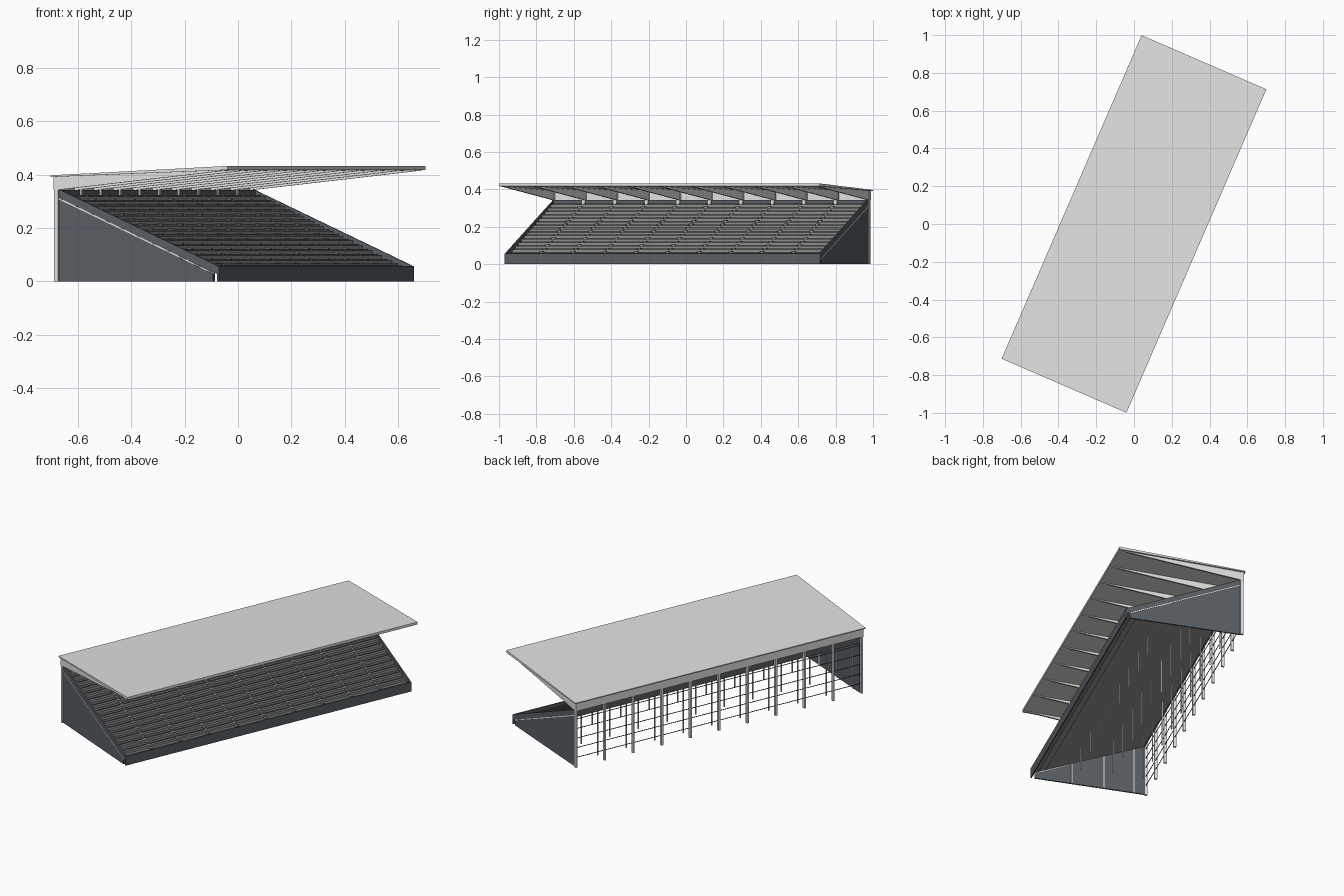
import bpy, bmesh, math

cube = bpy.data.objects.get("Cube")
if cube:
    bpy.data.objects.remove(cube, do_unlink=True)

TURN = math.radians(-23.4)   # plan rotation of the whole stand
END = 0.918                  # half length of the seating
BAYS = 10
ROWS = 16
LINES = [-END + 2 * END * i / BAYS for i in range(BAYS + 1)]


def material(name, r, g, b):
    m = bpy.data.materials.new(name)
    m.use_nodes = True
    m.diffuse_color = (r, g, b, 1)
    m.node_tree.nodes["Principled BSDF"].inputs["Base Color"].default_value = (r, g, b, 1)
    return m


light = material("light grey steel", 0.76, 0.76, 0.75)
slate = material("slate cladding", 0.1, 0.115, 0.13)
concrete = material("grey concrete", 0.26, 0.27, 0.26)
bench = material("dark bench grey", 0.14, 0.145, 0.14)
dark = material("dark steel", 0.08, 0.08, 0.08)


def prism(bm, profile, u0, u1):
    """Extrude a depth/height profile along the length of the stand."""
    a = [bm.verts.new((v, u0, z)) for v, z in profile]
    b = [bm.verts.new((v, u1, z)) for v, z in profile]
    bm.faces.new(a)
    bm.faces.new(b[::-1])
    for i in range(len(a)):
        j = (i + 1) % len(a)
        bm.faces.new((a[j], a[i], b[i], b[j]))


def box(bm, v0, v1, u0, u1, z0, z1):
    prism(bm, [(v0, z0), (v1, z0), (v1, z1), (v0, z1)], u0, u1)


def finish(bm, name, mat):
    bmesh.ops.recalc_face_normals(bm, faces=bm.faces)
    mesh = bpy.data.meshes.new(name)
    bm.to_mesh(mesh)
    bm.free()
    mesh.materials.append(mat)
    obj = bpy.data.objects.new(name, mesh)
    obj.rotation_euler.z = TURN
    bpy.context.collection.objects.link(obj)


# Stepped terrace with a plain sloping underside
FRONT, BACK, LOW, HIGH = 0.312, -0.322, 0.042, 0.318
run = (FRONT - BACK) / ROWS
rise = (HIGH - LOW) / (ROWS - 1)
steps = [(BACK, HIGH - 0.02), (FRONT, LOW - 0.012)]
for i in range(ROWS):
    v, z = FRONT - i * run, LOW + i * rise
    steps += [(v, z), (v - run, z)]
bm = bmesh.new()
prism(bm, steps, -END + 0.008, END - 0.008)
finish(bm, "terrace", concrete)

# Benches in each bay, leaving an aisle between bays
bm = bmesh.new()
for i in range(ROWS):
    v, z = FRONT - (i + 0.6) * run, LOW + i * rise
    for a, b in zip(LINES, LINES[1:]):
        box(bm, v - 0.009, v + 0.009, max(a + 0.01, -0.905), min(b - 0.01, 0.905), z, z + 0.006)
finish(bm, "benches", bench)

# Half steps in the aisles
bm = bmesh.new()
for i in range(ROWS - 1):
    v, z = FRONT - (i + 1) * run, LOW + i * rise
    for u in LINES[1:-1]:
        box(bm, v, v + run / 2, u - 0.008, u + 0.008, z, z + rise / 2)
finish(bm, "aisle_steps", concrete)

# Front wall and the parapet behind the top row
bm = bmesh.new()
box(bm, 0.312, 0.319, -END, END, 0, 0.057)
finish(bm, "front_wall", slate)
bm = bmesh.new()
box(bm, -0.333, -0.322, -END, END, 0.298, 0.343)
finish(bm, "rear_parapet", slate)

# End walls, sloping parapets and the pale trim between them
walls, parapets, trims = bmesh.new(), bmesh.new(), bmesh.new()
for s in (-1, 1):
    prism(walls, [(-0.333, 0), (0.296, 0), (0.296, 0.028), (-0.333, 0.308)], s * (END - 0.008), s * END)
    prism(parapets, [(-0.333, 0.31), (0.312, 0.028), (0.312, 0.06), (-0.333, 0.345)],
          s * (END - 0.008), s * END)
    prism(trims, [(-0.333, 0.307), (0.3, 0.027), (0.3, 0.032), (-0.333, 0.313)],
          s * (END - 0.004), s * (END + 0.001))
finish(walls, "end_walls", slate)
finish(parapets, "end_parapets", slate)
finish(trims, "end_wall_trims", light)

# Roof slab, thicker toward the front edge
bm = bmesh.new()
prism(bm, [(-0.36, 0.391), (0.36, 0.417), (0.36, 0.432), (-0.36, 0.397)], -0.933, 0.933)
finish(bm, "roof", light)

# Tapered cantilever beams
bm = bmesh.new()
for u in LINES:
    prism(bm, [(-0.346, 0.395), (-0.346, 0.343), (-0.33, 0.343), (0.35, 0.415), (0.35, 0.419)],
          u - 0.005, u + 0.005)
finish(bm, "roof_beams", light)

# Short brackets on the inner face of the rear parapet
bm = bmesh.new()
for u in LINES[1:-1]:
    box(bm, -0.324, -0.317, u - 0.009, u + 0.009, 0.316, 0.346)
finish(bm, "parapet_brackets", light)

# Back columns and the panel under the eaves
bm = bmesh.new()
for u in LINES:
    box(bm, -0.35, -0.334, u - 0.006, u + 0.006, 0, 0.392)
finish(bm, "back_columns", light)
bm = bmesh.new()
box(bm, -0.352, -0.346, -0.924, 0.924, 0.342, 0.393)
finish(bm, "eaves_panel", light)

# Horizontal rails between the back columns
bm = bmesh.new()
for k in range(1, 6):
    box(bm, -0.342, -0.339, -END, END, 0.058 * k - 0.0015, 0.058 * k + 0.0015)
finish(bm, "back_rails", dark)

# Slim posts under the terrace, the end ones against the end walls
bm = bmesh.new()
for v in (-0.27, -0.1, 0.085):
    top = LOW - 0.016 + (FRONT - v) / (FRONT - BACK) * (HIGH - LOW - 0.004)
    for u in [-END + 0.008] + LINES[1:-1] + [END - 0.008]:
        box(bm, v - 0.003, v + 0.003, u - 0.003, u + 0.003, 0, top)
finish(bm, "terrace_posts", light)
